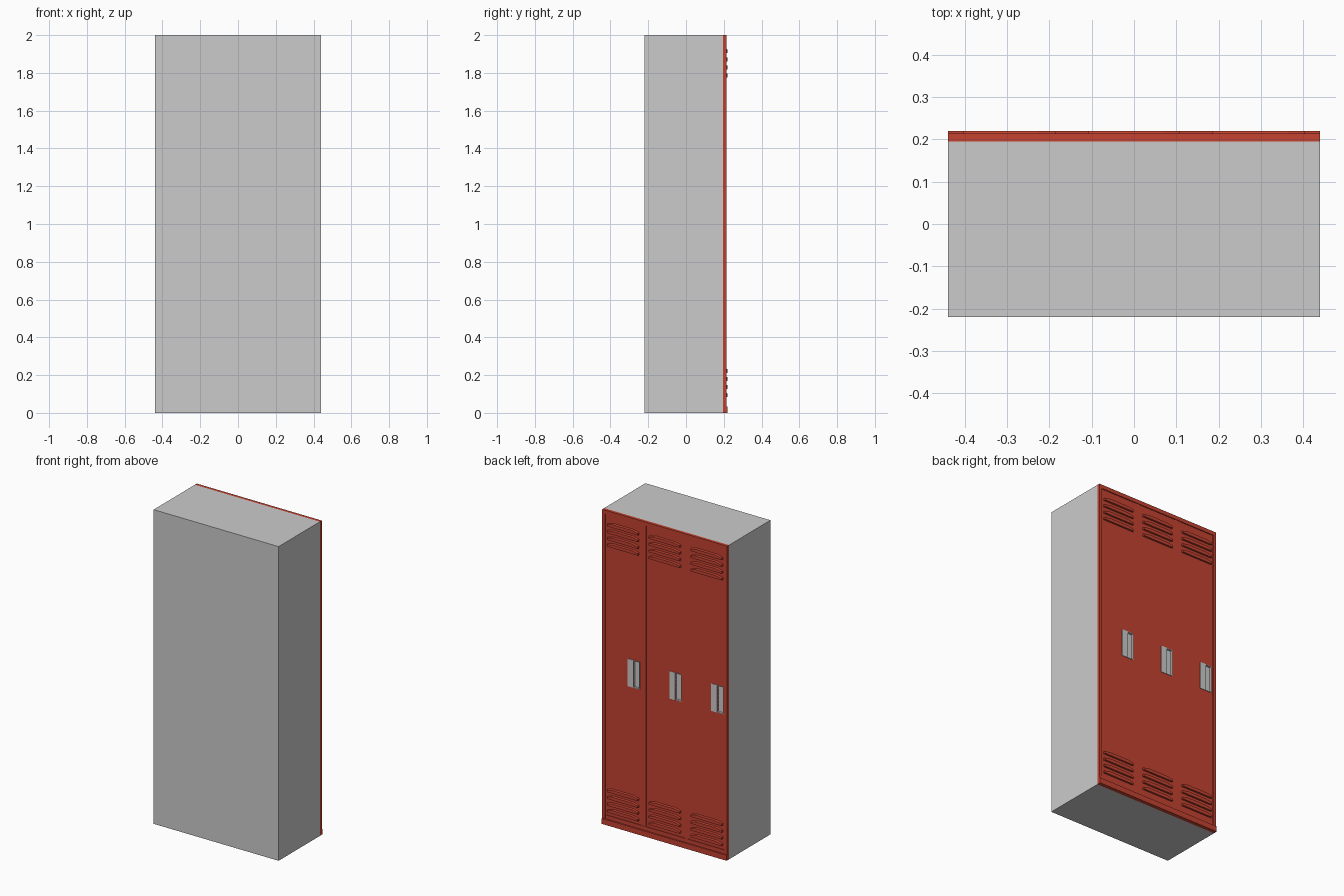
import bpy, bmesh

if "Cube" in bpy.data.objects:
    bpy.data.objects.remove(bpy.data.objects["Cube"])

red = bpy.data.materials.new("red_paint")
red.diffuse_color = (0.55, 0.055, 0.03, 1)
red.use_nodes = True
red.node_tree.nodes["Principled BSDF"].inputs["Base Color"].default_value = red.diffuse_color


def finish(name, bm, mat=None):
    bmesh.ops.recalc_face_normals(bm, faces=bm.faces[:])
    mesh = bpy.data.meshes.new(name)
    bm.to_mesh(mesh)
    bm.free()
    ob = bpy.data.objects.new(name, mesh)
    bpy.context.collection.objects.link(ob)
    if mat:
        mesh.materials.append(mat)
    return ob


def box(name, x0, x1, y0, y1, z0, z1, mat=None):
    bm = bmesh.new()
    bmesh.ops.create_cube(bm, size=1)
    for v in bm.verts:
        v.co = ((x0 + x1) / 2 + v.co.x * (x1 - x0),
                (y0 + y1) / 2 + v.co.y * (y1 - y0),
                (z0 + z1) / 2 + v.co.z * (z1 - z0))
    return finish(name, bm, mat)


def louvre(name, cx, z):
    # hood with a bowed top that slopes back to the door
    bm = bmesh.new()
    outline = [(-0.11, 0), (0.11, 0), (0.11, 0.014), (0.07, 0.024),
               (-0.07, 0.024), (-0.11, 0.014)]
    back = [bm.verts.new((cx + x, 0.206, z + h)) for x, h in outline]
    front = [bm.verts.new((cx + x * 0.985, 0.22, z + h * 0.85)) for x, h in outline]
    bm.faces.new(front)
    bm.faces.new(back)
    for i in range(6):
        j = (i + 1) % 6
        bm.faces.new((back[i], back[j], front[j], front[i]))
    finish(name, bm, red)


# Cabinet body
box("cabinet_body", -0.44, 0.44, -0.22, 0.195, 0, 2)

# Front frame: stiles, mullions, rails and plinth
for s in (-1, 1):
    a, b = sorted((s * 0.42, s * 0.44))
    box("side_stile", a, b, 0.195, 0.214, 0, 2, red)
    a, b = sorted((s * 0.134, s * 0.164))
    box("mullion", a, b, 0.195, 0.211, 0.05, 1.975, red)
box("top_rail", -0.42, 0.42, 0.195, 0.214, 1.975, 2, red)
box("bottom_rail", -0.42, 0.42, 0.195, 0.212, 0.035, 0.06, red)
box("plinth", -0.44, 0.44, 0.195, 0.22, 0, 0.035, red)

# Three doors, each with two vents and a recessed handle
Z0, Z1 = 0.92, 1.095
for cx, x0, x1 in ((-0.295, -0.42, -0.164), (0, -0.134, 0.134), (0.295, 0.164, 0.42)):
    door = box("door", x0, x1, 0.195, 0.208, 0.06, 1.975, red)
    cutter = box("pocket_cutter", cx - 0.113, cx - 0.072, 0.18, 0.23, Z0, Z1)
    cutter.hide_render = True
    cutter.hide_viewport = True
    cut = door.modifiers.new("pocket", "BOOLEAN")
    cut.object = cutter
    cut.operation = "DIFFERENCE"
    cut.solver = "EXACT"
    # grey plate beside the pocket, plus thin pocket lining
    box("handle_plate", cx - 0.072, cx - 0.03, 0.197, 0.211, Z0, Z1)
    box("pocket_back", cx - 0.111, cx - 0.072, 0.195, 0.197, Z0, Z1)
    box("pocket_side", cx - 0.115, cx - 0.111, 0.195, 0.21, Z0, Z1)
    box("pocket_top", cx - 0.111, cx - 0.072, 0.197, 0.21, Z1 - 0.004, Z1)
    box("pocket_bottom", cx - 0.111, cx - 0.072, 0.197, 0.21, Z0, Z0 + 0.004)
    for base in (0.083, 1.775):
        for i in range(4):
            louvre("vent_louvre", cx, base + i * 0.043)
